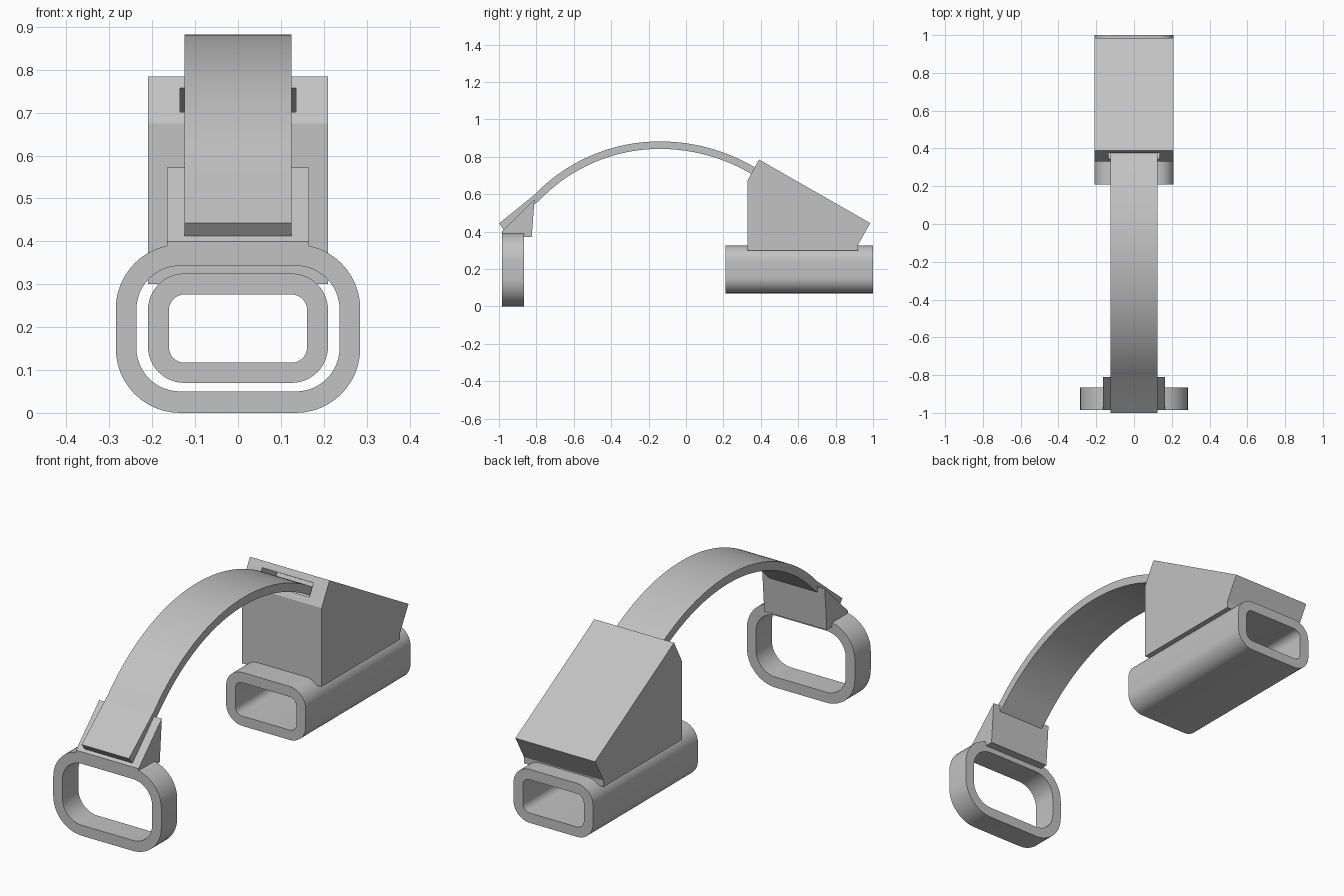
import bpy, bmesh, math
from mathutils import Vector

if "Cube" in bpy.data.objects:
    bpy.data.objects.remove(bpy.data.objects["Cube"])

grey = bpy.data.materials.new("light_grey")
grey.diffuse_color = (0.54, 0.54, 0.54, 1)
grey.use_nodes = True
grey.node_tree.nodes["Principled BSDF"].inputs["Base Color"].default_value = grey.diffuse_color


def finish(name, bm, smooth=False):
    bmesh.ops.recalc_face_normals(bm, faces=bm.faces)
    me = bpy.data.meshes.new(name)
    bm.to_mesh(me)
    bm.free()
    ob = bpy.data.objects.new(name, me)
    bpy.context.collection.objects.link(ob)
    me.materials.append(grey)
    if smooth:
        bpy.ops.object.select_all(action='DESELECT')
        ob.select_set(True)
        bpy.context.view_layer.objects.active = ob
        bpy.ops.object.shade_smooth_by_angle(angle=math.radians(25))
    return ob


def side_profile(name, pts, half_width, smooth=False):
    """Extrude a (y, z) outline across x."""
    bm = bmesh.new()
    f = bm.faces.new([bm.verts.new((-half_width, y, z)) for y, z in pts])
    ext = bmesh.ops.extrude_face_region(bm, geom=[f])
    vs = [v for v in ext["geom"] if isinstance(v, bmesh.types.BMVert)]
    bmesh.ops.translate(bm, verts=vs, vec=(2 * half_width, 0, 0))
    return finish(name, bm, smooth)


def rounded(hw, z0, z1, r, n=12):
    """Rounded rectangle outline in (x, z)."""
    pts = []
    for k, (sx, z) in enumerate([(1, z1 - r), (-1, z1 - r), (-1, z0 + r), (1, z0 + r)]):
        for i in range(n + 1):
            a = math.pi / 2 * (k + i / n)
            pts.append((sx * (hw - r) + r * math.cos(a), z + r * math.sin(a)))
    return pts


def tube(name, outer, inner, y0, y1):
    """Hollow rounded sleeve running along y."""
    bm = bmesh.new()
    loops = [[bm.verts.new((x, y, z)) for x, z in o]
             for o, y in ((outer, y0), (outer, y1), (inner, y1), (inner, y0))]
    n = len(outer)
    for k in range(4):
        a, b = loops[k], loops[(k + 1) % 4]
        for i in range(n):
            j = (i + 1) % n
            bm.faces.new((a[i], a[j], b[j], b[i]))
    return finish(name, bm, True)


# Front ring and rear sleeve
tube("front_ring", rounded(0.285, 0, 0.393, 0.15), rounded(0.237, 0.05, 0.343, 0.102), -0.985, -0.865)
tube("rear_sleeve", rounded(0.21, 0.07, 0.325, 0.085), rounded(0.161, 0.117, 0.276, 0.036), 0.21, 1.0)

# Wedge that carries the strap on the front ring
side_profile("front_wedge", [(-0.985, 0.37), (-0.985, 0.40), (-0.81, 0.572), (-0.825, 0.37)], 0.165)

# Arched strap: straight front end, arc over the top, straight tail into the slot
top = [(-1.0, 0.443)]
for i in range(33):
    a = math.radians(-46 + 46 * i / 32)
    top.append((-0.14 + 0.93 * math.sin(a), 0.882 - 0.93 * (1 - math.cos(a))))
for i in range(1, 25):
    a = math.radians(30 * i / 24)
    top.append((-0.14 + 1.0 * math.sin(a), 0.882 - 1.0 * (1 - math.cos(a))))
top.append((top[-1][0] + 0.09, top[-1][1] - 0.052))
under = []
for i, p in enumerate(top):
    d = Vector(top[min(i + 1, len(top) - 1)]) - Vector(top[max(i - 1, 0)])
    d.normalize()
    under.append((p[0] + d.y * 0.04, p[1] - d.x * 0.04))
side_profile("arched_strap", top + under[::-1], 0.125, True)

# Rear block with a slot for the strap
block = side_profile("rear_block", [(0.33, 0.30), (0.33, 0.675), (0.39, 0.785), (0.985, 0.445),
                                    (0.92, 0.33), (0.92, 0.30)], 0.21)
c, u, w = Vector((0.36, 0.73)), Vector((0.87, -0.5)), Vector((0.5, 0.87)) * 0.032
cutter = side_profile("slot_cutter", [tuple(c + u * s + w * t) for s, t in
                                      ((-0.1, -1), (0.13, -1), (0.13, 1), (-0.1, 1))], 0.135)
mod = block.modifiers.new("slot", 'BOOLEAN')
mod.operation, mod.solver, mod.object = 'DIFFERENCE', 'EXACT', cutter
bpy.context.view_layer.update()
block.data = bpy.data.meshes.new_from_object(block.evaluated_get(bpy.context.evaluated_depsgraph_get()))
block.modifiers.clear()
bpy.data.objects.remove(cutter)
